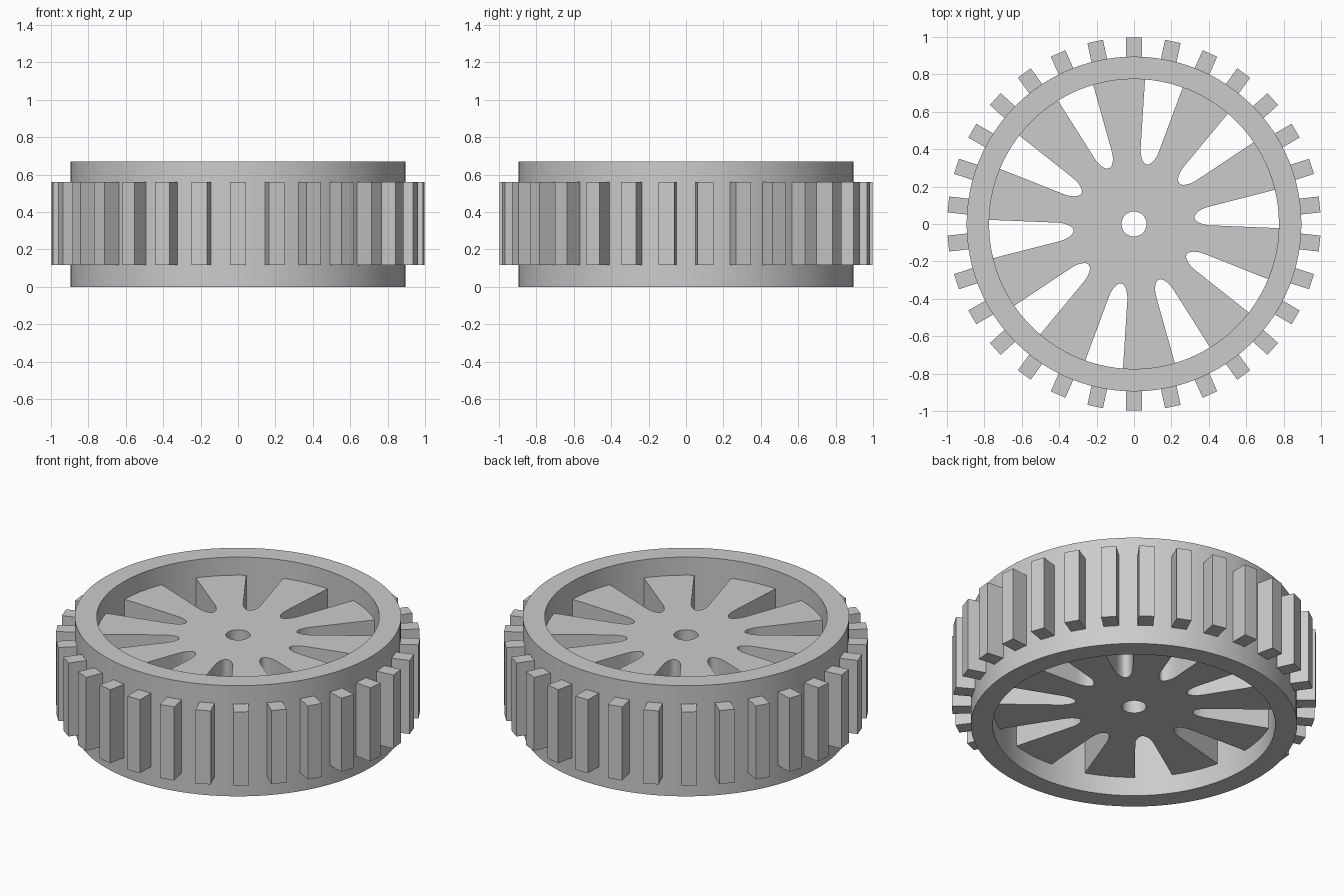
import bpy, bmesh, math
from mathutils import Matrix, Vector

if "Cube" in bpy.data.objects:
    bpy.data.objects.remove(bpy.data.objects["Cube"])

HEIGHT = 0.67
LOW, HIGH = 0.115, 0.56      # shared height range of spokes and treads
OUTER, INNER = 0.895, 0.775
SPOKES, TREADS = 10, 30

grey = bpy.data.materials.new("plain_grey")
grey.use_nodes = True
GREY = (0.6, 0.6, 0.6, 1)
grey.diffuse_color = GREY
grey.node_tree.nodes["Principled BSDF"].inputs["Base Color"].default_value = GREY


def finish(name, bm, smooth=True):
    bmesh.ops.recalc_face_normals(bm, faces=bm.faces)
    mesh = bpy.data.meshes.new(name)
    bm.to_mesh(mesh)
    bm.free()
    mesh.materials.append(grey)
    obj = bpy.data.objects.new(name, mesh)
    bpy.context.collection.objects.link(obj)
    if smooth:
        bpy.ops.object.select_all(action="DESELECT")
        obj.select_set(True)
        bpy.context.view_layer.objects.active = obj
        bpy.ops.object.shade_smooth_by_angle(angle=math.radians(30))
    return obj


def polar(r, a):
    return Vector((r * math.cos(a), r * math.sin(a), LOW))


def add_loop(bm, points):
    verts = [bm.verts.new(p) for p in points]
    return [bm.edges.new((v, verts[i - 1])) for i, v in enumerate(verts)]


# Rim: rectangular section spun around the axle
bm = bmesh.new()
section = add_loop(bm, [(INNER, 0, 0), (OUTER, 0, 0), (OUTER, 0, HEIGHT), (INNER, 0, HEIGHT)])
bmesh.ops.spin(bm, geom=bm.verts[:] + section, cent=(0, 0, 0), axis=(0, 0, 1),
               angle=math.tau, steps=96, use_merge=True)
bmesh.ops.remove_doubles(bm, verts=bm.verts, dist=1e-4)
finish("rim", bm)


# Spoked hub: outline with round-tipped flaring slots, extruded
def slot_half_width(d):
    cap = min(d / 0.08, 1)
    return 0.038 * math.sqrt(1 - (1 - cap) ** 2) + 0.147 * d


TIP, END = 0.325, INNER + 0.012
STEPS = 16
half = [(TIP + d, slot_half_width(d))
        for d in ((END - TIP) * (i / STEPS) ** 2 for i in range(STEPS + 1))]
slot = [(r, -w) for r, w in reversed(half)] + half[1:]
pitch = math.tau / SPOKES
edge = math.atan2(half[-1][1], END)
radius = math.hypot(*half[-1])
outline = []
for k in range(SPOKES):
    a = math.radians(6) + k * pitch
    turn = Matrix.Rotation(a, 3, "Z")
    outline += [turn @ Vector((x, y, LOW)) for x, y in slot]
    outline += [polar(radius, a + edge + (pitch - 2 * edge) * i / 6) for i in range(1, 6)]

bm = bmesh.new()
edges = add_loop(bm, outline)
edges += add_loop(bm, [polar(0.067, math.tau * i / 32) for i in range(32)])
bmesh.ops.triangle_fill(bm, edges=edges, use_beauty=True)
raised = bmesh.ops.extrude_face_region(bm, geom=bm.faces[:], use_keep_orig=True)
bmesh.ops.translate(bm, vec=(0, 0, HIGH - LOW),
                    verts=[g for g in raised["geom"] if isinstance(g, bmesh.types.BMVert)])
finish("spoked_hub", bm)

# Treads: blocks repeated around the rim
bm = bmesh.new()
REACH, ROOT, WIDTH = 0.998, 0.87, 0.085
for k in range(TREADS):
    spin = Matrix.Rotation(math.radians(90) + k * math.tau / TREADS, 4, "Z")
    place = Matrix.Translation(((REACH + ROOT) / 2, 0, (LOW + HIGH) / 2))
    size = Matrix.Diagonal((REACH - ROOT, WIDTH, HIGH - LOW, 1))
    bmesh.ops.create_cube(bm, size=1, matrix=spin @ place @ size)
finish("treads", bm, smooth=False)
